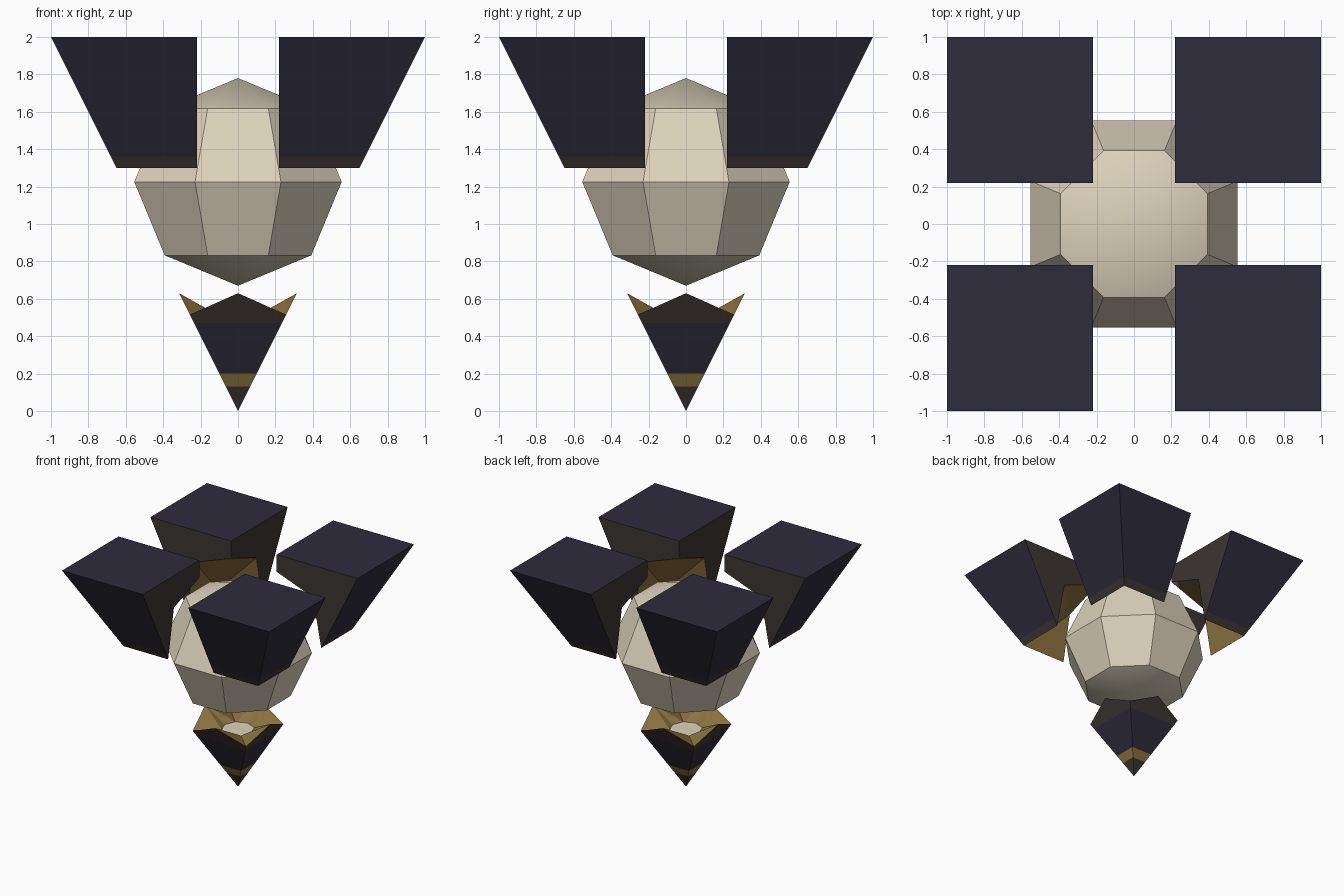
import bpy, bmesh, math

if "Cube" in bpy.data.objects:
    bpy.data.objects.remove(bpy.data.objects["Cube"])


def material(name, rgb):
    m = bpy.data.materials.new(name)
    m.diffuse_color = (*rgb, 1)
    m.use_nodes = True
    m.node_tree.nodes["Principled BSDF"].inputs["Base Color"].default_value = m.diffuse_color
    return m


NAVY, BROWN, GOLD, CREAM = range(4)
MATS = [material("dark navy", (0.027, 0.025, 0.043)),
        material("dark brown", (0.045, 0.036, 0.032)),
        material("old gold", (0.26, 0.17, 0.05)),
        material("cream", (0.72, 0.65, 0.50))]


def add_object(name, bm, materials=MATS):
    bmesh.ops.recalc_face_normals(bm, faces=bm.faces)
    mesh = bpy.data.meshes.new(name)
    bm.to_mesh(mesh)
    bm.free()
    for m in materials:
        mesh.materials.append(m)
    ob = bpy.data.objects.new(name, mesh)
    bpy.context.collection.objects.link(ob)
    return ob


def face(bm, verts, mat):
    bm.faces.new(verts).material_index = mat


# Core: eight-sided ball, flat facets with softened pole caps
bm = bmesh.new()
bmesh.ops.create_uvsphere(bm, u_segments=8, v_segments=4, radius=1)
a = math.pi / 8
for v in bm.verts:
    x, y, z = v.co
    v.co = (0.6 * (x * math.cos(a) - y * math.sin(a)),
            0.6 * (x * math.sin(a) + y * math.cos(a)), 1.225 + 0.555 * z)
core = add_object("core_ball", bm, [MATS[CREAM]])
bpy.context.view_layer.objects.active = core
core.select_set(True)
bpy.ops.object.shade_smooth_by_angle(angle=math.radians(30))
core.select_set(False)

# Lower tip: striped inverted pyramid with a star-shaped bowl on top
bm = bmesh.new()
CORNERS = [(1, -1), (1, 1), (-1, 1), (-1, -1)]
SIDES = [(1, 0), (0, 1), (-1, 0), (0, -1)]


def square(z):
    return [bm.verts.new((sx * z / 2, sy * z / 2, z)) for sx, sy in CORNERS]


apex = bm.verts.new((0, 0, 0))
rings = [square(z) for z in (0.13, 0.2, 0.47, 0.515)]
mids = [bm.verts.new((sx * 0.315, sy * 0.315, 0.63)) for sx, sy in SIDES]
# floor ring alternates corner direction, side direction
floor = [bm.verts.new((0.13 * math.cos(t), 0.13 * math.sin(t), 0.505))
         for t in [(k - 1) * math.pi / 4 for k in range(8)]]
for i in range(4):
    j = (i + 1) % 4
    face(bm, [apex, rings[0][i], rings[0][j]], BROWN)
    for k, mat in ((0, GOLD), (1, NAVY)):
        face(bm, [rings[k][i], rings[k][j], rings[k + 1][j], rings[k + 1][i]], mat)
    low, top = rings[2], rings[3]
    face(bm, [low[i], low[j], top[j], mids[i], top[i]], BROWN)
    f0, f1, f2 = floor[2 * i], floor[2 * i + 1], floor[(2 * i + 2) % 8]
    for tri in ([top[i], mids[i], f0], [mids[i], f1, f0],
                [mids[i], top[j], f2], [mids[i], f2, f1]):
        face(bm, tri, GOLD)
face(bm, floor, CREAM)
add_object("lower_tip", bm)


# Upper blocks: four flared corners with hollowed inner undersides
def corner_block(name, sx, sy):
    bm = bmesh.new()

    def p(x, y, z):
        return bm.verts.new((sx * x, sy * y, z))

    g = 0.22
    inner_top, corner_top = p(g, g, 2), p(1, 1, 2)
    corner_band, corner_low = p(0.68, 0.68, 1.36), p(0.65, 0.65, 1.3)
    inner_low = p(g, g, 1.85)
    ends = []
    for swap in (False, True):
        pts = [(1, 2), (0.68, 1.36), (0.65, 1.3), (0.57, 1.72), (0.30, 1.82)]
        top, band, low, bend, near = [
            p(g, r, z) if swap else p(r, g, z) for r, z in pts]
        face(bm, [top, corner_top, corner_band, band], NAVY)
        face(bm, [band, corner_band, corner_low, low], BROWN)
        face(bm, [inner_top, inner_low, near, bend, low, band, top], BROWN)
        face(bm, [corner_low, low, bend], GOLD)
        ends.append((top, bend, near))
    (t0, b0, n0), (t1, b1, n1) = ends
    face(bm, [inner_top, t0, corner_top, t1], NAVY)
    face(bm, [corner_low, b0, b1], GOLD)
    face(bm, [n0, b0, b1, n1], GOLD)
    face(bm, [inner_low, n0, n1], CREAM)
    add_object(name, bm)


for side, sx in (("right", 1), ("left", -1)):
    for end, sy in (("back", 1), ("front", -1)):
        corner_block(f"upper_block_{end}_{side}", sx, sy)
